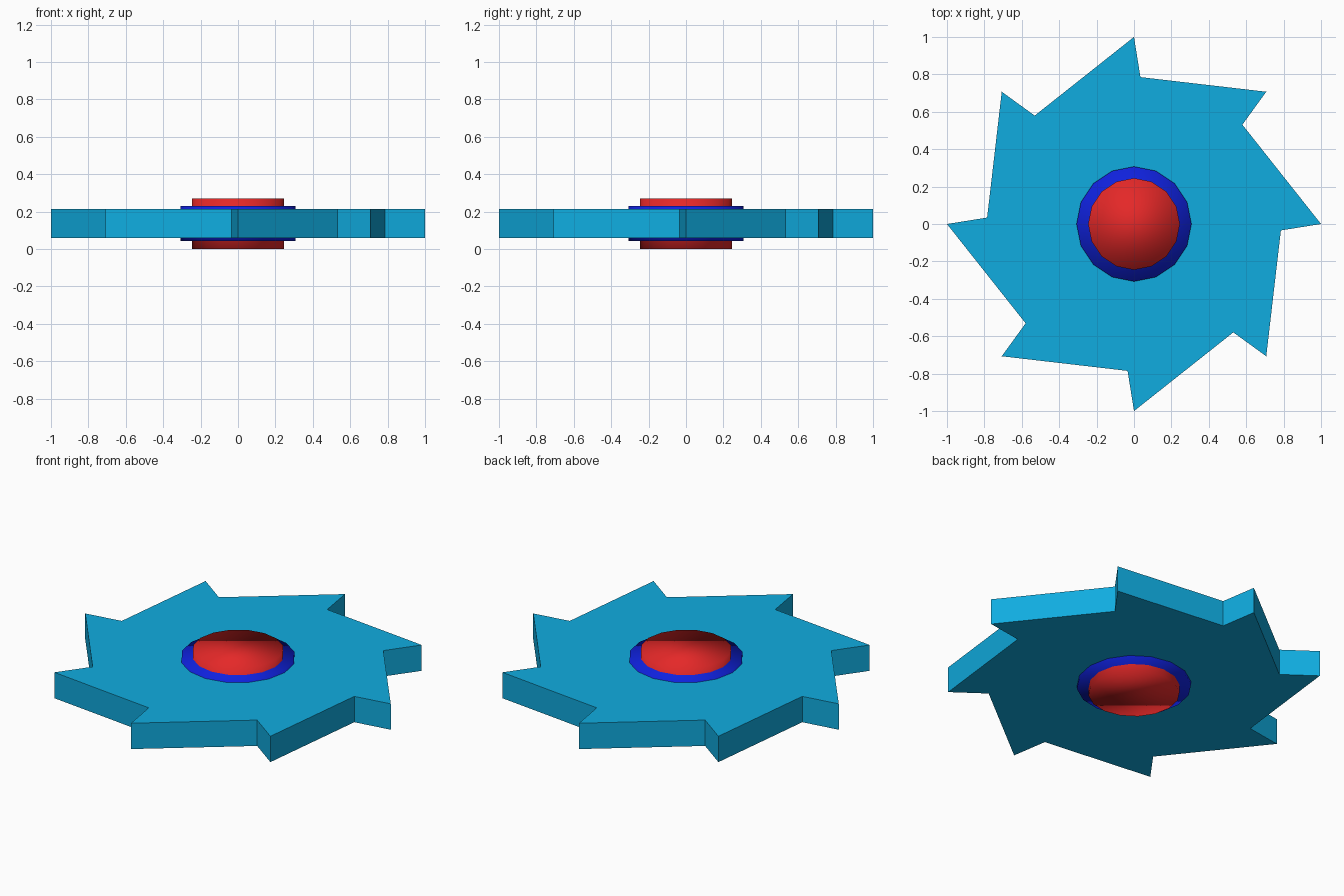
import bpy
import bmesh
from math import radians, sin, cos

cube = bpy.data.objects.get("Cube")
if cube:
    bpy.data.objects.remove(cube, do_unlink=True)


def make_material(name, rgb):
    mat = bpy.data.materials.new(name)
    mat.use_nodes = True
    mat.diffuse_color = (*rgb, 1)
    mat.node_tree.nodes["Principled BSDF"].inputs["Base Color"].default_value = (*rgb, 1)
    return mat


def make_prism(name, outline, bottom, top, mat, smooth=False):
    """Extrude a polar outline of (radius, degrees) points between two heights."""
    bm = bmesh.new()
    verts = [bm.verts.new((r * cos(radians(a)), r * sin(radians(a)), bottom))
             for r, a in outline]
    face = bm.faces.new(verts)
    extruded = bmesh.ops.extrude_face_region(bm, geom=[face], use_keep_orig=True)
    moved = [v for v in extruded["geom"] if isinstance(v, bmesh.types.BMVert)]
    bmesh.ops.translate(bm, verts=moved, vec=(0, 0, top - bottom))
    bmesh.ops.recalc_face_normals(bm, faces=bm.faces)
    for f in bm.faces:
        f.smooth = smooth
    mesh = bpy.data.meshes.new(name)
    bm.to_mesh(mesh)
    bm.free()
    mesh.materials.append(mat)
    obj = bpy.data.objects.new(name, mesh)
    bpy.context.collection.objects.link(obj)
    return obj


def circle(radius, sides=16):
    return [(radius, 360 * i / sides) for i in range(sides)]


cyan = make_material("cyan_blue", (0.005, 0.413, 0.745))
blue = make_material("deep_blue", (0.005, 0.016, 0.745))
red = make_material("red", (0.78, 0.021, 0.021))

# Toothed disc: eight slanted teeth, each a tip followed by a notch
teeth = []
for i in range(8):
    teeth += [(1.0, 45 * i), (0.786, 45 * i + 42.5)]
make_prism("toothed_blade", teeth, 0.06, 0.213, cyan)

# Collar and hub pass through the blade and share one soft shading
make_prism("hub_collar", circle(0.307), 0.043, 0.229, blue, smooth=True)
make_prism("hub_core", circle(0.245), 0.0, 0.271, red, smooth=True)
